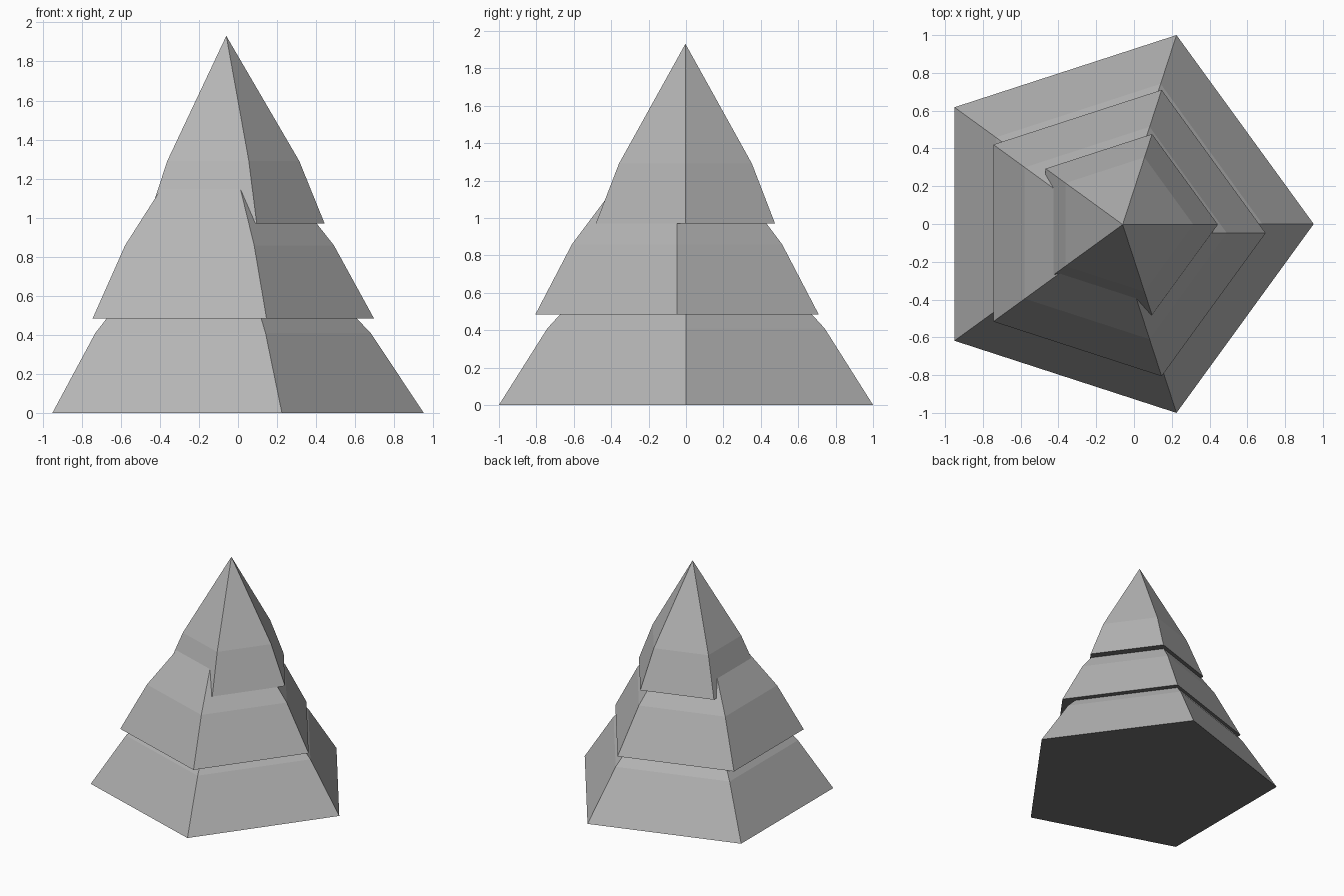
import bpy
import bmesh
import math

if "Cube" in bpy.data.objects:
    bpy.data.objects.remove(bpy.data.objects["Cube"])


def flat_colour(name, value):
    mat = bpy.data.materials.new(name)
    mat.diffuse_color = (value, value, value, 1.0)
    mat.use_nodes = True
    mat.node_tree.nodes["Principled BSDF"].inputs["Base Color"].default_value = mat.diffuse_color
    return mat


# Sloping sides and darker undersides
side_grey = flat_colour("light grey sides", 0.463)
under_grey = flat_colour("dark grey underside", 0.16)

SIDES = 5


def foliage_tier(name, x, y, z, radius, height):
    """Five-sided cone, bulged by a ring one third of the way up, capped below."""
    bm = bmesh.new()

    def ring(r, h):
        return [bm.verts.new((r * math.cos(math.tau * i / SIDES),
                              r * math.sin(math.tau * i / SIDES), h))
                for i in range(SIDES)]

    low = ring(radius, 0)
    mid = ring(radius * 0.742, height / 3)
    tip = bm.verts.new((0, 0, height))
    bm.faces.new(low[::-1]).material_index = 1
    for i in range(SIDES):
        j = (i + 1) % SIDES
        bm.faces.new((low[i], low[j], mid[j], mid[i]))
        bm.faces.new((mid[i], mid[j], tip))

    mesh = bpy.data.meshes.new(name)
    bm.to_mesh(mesh)
    bm.free()
    mesh.materials.append(side_grey)
    mesh.materials.append(under_grey)
    obj = bpy.data.objects.new(name, mesh)
    obj.location = (x, y, z)
    bpy.context.collection.objects.link(obj)


# Three overlapping tiers, slightly offset from one another
foliage_tier("lower_foliage", -0.1, 0.0, 0.0, 1.0515, 1.225)
foliage_tier("middle_foliage", -0.1, -0.048, 0.483, 0.797, 1.125)
foliage_tier("upper_foliage", -0.06, -0.003, 0.969, 0.504, 0.962)
